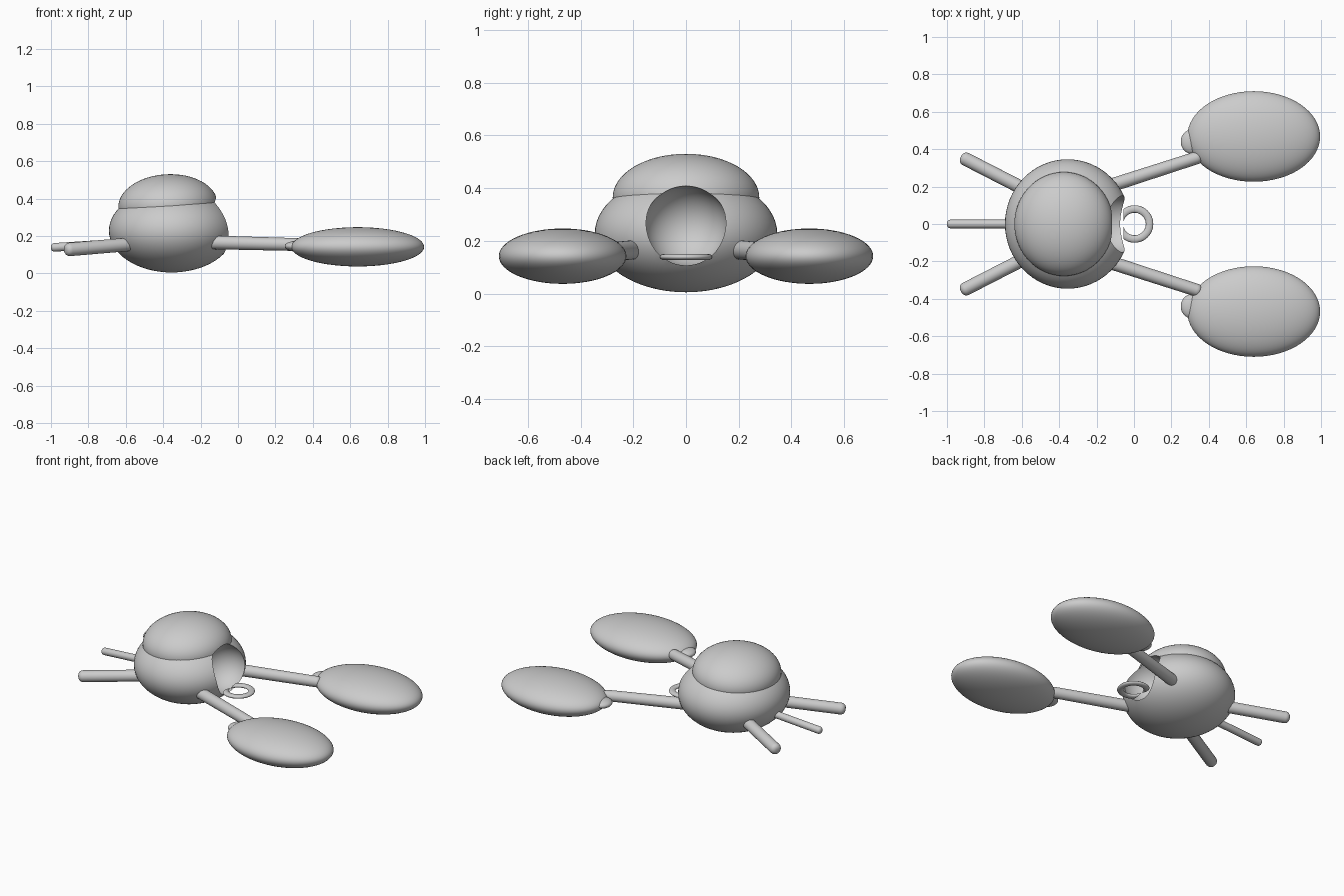
import bpy, bmesh, math
from mathutils import Vector

cube = bpy.data.objects.get("Cube")
if cube:
    bpy.data.objects.remove(cube, do_unlink=True)

GREY = (0.6, 0.6, 0.6, 1)
grey = bpy.data.materials.new("plain grey")
grey.use_nodes = True
grey.diffuse_color = GREY
grey.node_tree.nodes["Principled BSDF"].inputs["Base Color"].default_value = GREY


def finish(name):
    ob = bpy.context.object
    ob.name = name
    ob.data.materials.append(grey)
    bpy.ops.object.shade_smooth_by_angle(angle=math.radians(35))
    return ob


def ellipsoid(name, centre, radii, tilt=0):
    bpy.ops.mesh.primitive_uv_sphere_add(segments=64, ring_count=32, location=centre,
                                         rotation=(0, math.radians(tilt), 0))
    bpy.context.object.scale = radii
    bpy.ops.object.transform_apply(location=False, rotation=False, scale=True)
    return finish(name)


def rod(name, start, end, r_start, r_end):
    """Tapered rod with a rounded tip at its end."""
    start, end = Vector(start), Vector(end)
    axis = end - start
    bpy.ops.mesh.primitive_cone_add(vertices=32, radius1=r_start, radius2=r_end,
                                    depth=axis.length, location=(start + end) / 2)
    ob = bpy.context.object
    ob.rotation_euler = axis.to_track_quat('Z', 'Y').to_euler()
    bm = bmesh.new()
    bm.from_mesh(ob.data)
    top = [e for e in bm.edges if all(v.co.z > 0 for v in e.verts)]
    bmesh.ops.bevel(bm, geom=top, offset=r_end * 0.8, segments=5, profile=0.5, affect='EDGES')
    bm.to_mesh(ob.data)
    bm.free()
    return finish(name)


# Rounded body and dome, hollowed by a round mouth
body = ellipsoid("body", (-0.355, 0, 0.228), (0.335, 0.346, 0.223))
dome = ellipsoid("dome", (-0.375, 0, 0.365), (0.265, 0.278, 0.165), -3)
mouth = ellipsoid("mouth_cutter", (-0.10, 0, 0.257), (0.157, 0.157, 0.152))
mouth.hide_render = True
mouth.hide_viewport = True
mouth.display_type = 'WIRE'

join = body.modifiers.new("join_dome", 'BOOLEAN')
join.operation, join.object, join.solver = 'UNION', dome, 'EXACT'
cut = body.modifiers.new("mouth", 'BOOLEAN')
cut.operation, cut.object, cut.solver = 'DIFFERENCE', mouth, 'EXACT'
bpy.context.view_layer.objects.active = body
for mod in ("join_dome", "mouth"):
    bpy.ops.object.modifier_apply(modifier=mod)
bpy.data.objects.remove(dome, do_unlink=True)
bpy.data.objects.remove(mouth, do_unlink=True)
bpy.ops.object.select_all(action='DESELECT')
body.select_set(True)
bpy.ops.object.shade_smooth_by_angle(angle=math.radians(25))

# Flat ring below the mouth, trimmed where it meets the body
bpy.ops.mesh.primitive_torus_add(major_segments=64, minor_segments=16, major_radius=0.08,
                                 minor_radius=0.02, location=(0.003, 0, 0.139))
ring = bpy.context.object
ring.scale.z = 0.6
bm = bmesh.new()
bm.from_mesh(ring.data)
bmesh.ops.bisect_plane(bm, geom=bm.verts[:] + bm.edges[:] + bm.faces[:], plane_co=(-0.06, 0, 0),
                       plane_no=(-1, 0, 0), clear_outer=True)
bmesh.ops.holes_fill(bm, edges=[e for e in bm.edges if e.is_boundary])
bm.to_mesh(ring.data)
bm.free()
finish("mouth_ring")

# Arms with paddle claws, and rear side legs, on both sides
for side, s in (("front", -1), ("back", 1)):
    rod(side + "_arm", (-0.22, s * 0.175, 0.168), (0.36, s * 0.362, 0.153), 0.037, 0.034)
    ellipsoid(side + "_claw", (0.64, s * 0.468, 0.142), (0.355, 0.242, 0.105))
    ellipsoid(side + "_claw_nub", (0.31, s * 0.44, 0.145), (0.06, 0.065, 0.028))
    rod(side + "_leg", (-0.5, s * 0.142, 0.162), (-0.925, s * 0.36, 0.126), 0.036, 0.036)

# Thin tail between the rear legs
rod("tail", (-0.5, 0, 0.17), (-1.0, 0, 0.138), 0.023, 0.023)
